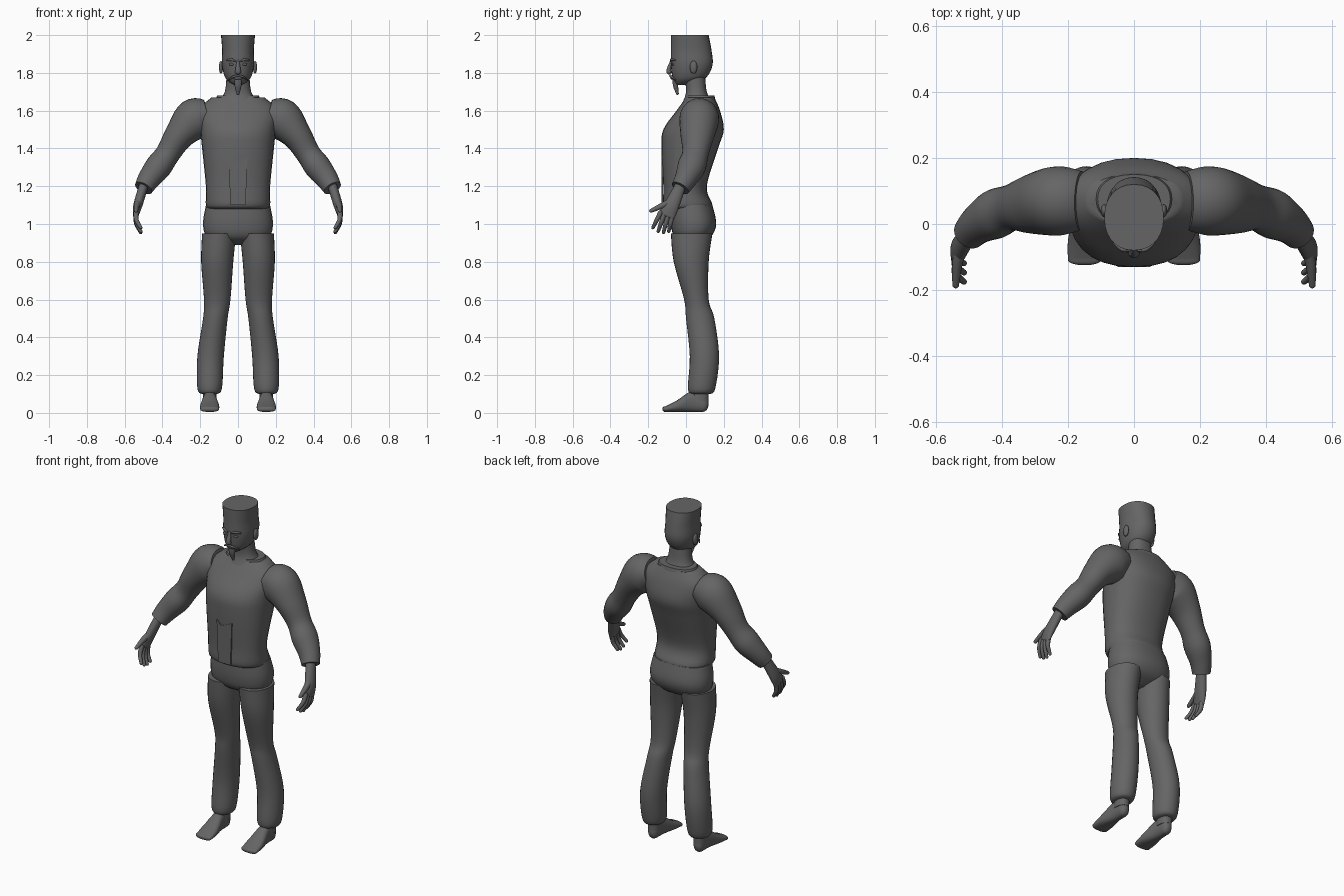
import bpy, bmesh, math
from mathutils import Vector

default_cube = bpy.data.objects.get("Cube")
if default_cube:
    bpy.data.objects.remove(default_cube, do_unlink=True)

ACROSS, DEPTH, UP = Vector((1, 0, 0)), Vector((0, 1, 0)), Vector((0, 0, 1))
grey = (.13, .13, .13, 1)
material = bpy.data.materials.new("dark grey")
material.diffuse_color = grey
material.use_nodes = True
material.node_tree.nodes["Principled BSDF"].inputs["Base Color"].default_value = grey


def finish(bm, name):
    """Turn a bmesh into a smooth-shaded object."""
    bmesh.ops.recalc_face_normals(bm, faces=bm.faces)
    mesh = bpy.data.meshes.new(name)
    bm.to_mesh(mesh)
    bm.free()
    mesh.materials.append(material)
    part = bpy.data.objects.new(name, mesh)
    bpy.context.collection.objects.link(part)
    bpy.ops.object.select_all(action='DESELECT')
    part.select_set(True)
    bpy.context.view_layer.objects.active = part
    bpy.ops.object.shade_smooth_by_angle(angle=math.radians(50))
    return part


def spline(rows, steps=5):
    """Smooth curve through rows of numbers."""
    smooth = []
    for i in range(len(rows) - 1):
        before, start = rows[max(i - 1, 0)], rows[i]
        end, after = rows[i + 1], rows[min(i + 2, len(rows) - 1)]
        for step in range(steps):
            t = step / steps
            ease = t * t * (3 - 2 * t)
            leave, arrive = t * (1 - t) ** 2 / 2, t * t * (t - 1) / 2
            smooth.append([p + (q - p) * ease + (q - o) * leave + (r - p) * arrive
                           for o, p, q, r in zip(before, start, end, after)])
    return smooth + [list(rows[-1])]


def loft(name, rows, side=DEPTH, axis=None, power=2, sides=28, rounded=True):
    """Skin oval rings (x, y, z, radius along side, other radius) along a path."""
    rows = spline(rows)
    points = [Vector(row[:3]) for row in rows]
    frames = []
    for i, row in enumerate(rows):
        along = axis or points[min(i + 1, len(points) - 1)] - points[max(i - 1, 0)]
        frames.append((points[i], along.normalized(), row[3], row[4]))
    if rounded:
        # Dome both ends with shrinking rings
        def dome(frame, sign):
            point, along, wide, thin = frame
            caps = []
            for step in range(1, 5):
                angle = math.radians(step * 20)
                shift = along * sign * min(wide, thin) * math.sin(angle)
                scale = math.cos(angle)
                caps.append((point + shift, along, wide * scale, thin * scale))
            return caps
        frames = dome(frames[0], -1)[::-1] + frames + dome(frames[-1], 1)
    bm = bmesh.new()
    rings = []
    for point, along, wide, thin in frames:
        u = (side - along * side.dot(along)).normalized()
        v = along.cross(u)
        ring = []
        for k in range(sides):
            angle = math.tau * k / sides
            c, s = [math.copysign(abs(f) ** (2 / power), f)
                    for f in (math.cos(angle), math.sin(angle))]
            ring.append(bm.verts.new(point + u * c * wide + v * s * thin))
        rings.append(ring)
    for lower, upper in zip(rings, rings[1:]):
        for k in range(sides):
            bm.faces.new((lower[k - 1], lower[k], upper[k], upper[k - 1]))
    bm.faces.new(rings[0])
    bm.faces.new(rings[-1])
    return finish(bm, name)


def upright(name, rows, centre=0, power=2.3):
    """Vertical flat-ended loft from (height, half width, front, back)."""
    return loft(name, [(centre, (front + back) / 2, height, half, (back - front) / 2)
                       for height, half, front, back in rows],
                side=ACROSS, axis=UP, power=power, rounded=False)


def ball(name, centre, size):
    bm = bmesh.new()
    bmesh.ops.create_uvsphere(bm, u_segments=16, v_segments=10, radius=1)
    bmesh.ops.scale(bm, vec=size, verts=bm.verts)
    bmesh.ops.translate(bm, vec=centre, verts=bm.verts)
    return finish(bm, name)


def mirrored(part):
    """Add the right-hand twin of a left-hand part."""
    mesh = part.data.copy()
    for vertex in mesh.vertices:
        vertex.co.x *= -1
    mesh.flip_normals()
    twin = bpy.data.objects.new(part.name.replace("left", "right"), mesh)
    bpy.context.collection.objects.link(twin)


# Shirt body, with a rolled hem
upright("shirt", [
    (1.08, .15, -.09, .11), (1.1, .17, -.12, .14), (1.2, .17, -.12, .11),
    (1.4, .19, -.13, .17), (1.5, .2, -.12, .2), (1.6, .21, -.05, .18), (1.67, .14, 0, .15)])

# Shirt front panel with a notched top
bm = bmesh.new()
outline = [(-.04, 1.1), (.04, 1.1), (.05, 1.35), (-.02, 1.32), (-.05, 1.35)]
front = bm.faces.new([bm.verts.new((x, -.13, z)) for x, z in outline])
extruded = bmesh.ops.extrude_face_region(bm, geom=[front])["geom"]
bmesh.ops.translate(bm, vec=DEPTH * .009,
                    verts=[item for item in extruded if isinstance(item, bmesh.types.BMVert)])
finish(bm, "shirt_front_panel")

# Collar around the neck
upright("collar", [(1.64, .13, -.01, .16), (1.68, .11, 0, .15)])

# Trouser hips and seat
upright("trouser_hips", [(.89, .05, 0, .06), (.93, .16, -.06, .13),
                         (1, .185, -.08, .16), (1.1, .17, -.08, .14)])

# Trouser legs, bowed and gathered at the ankle: (height, centre, half width, front, back)
leg = [(.1, .15, .04, .03, .13), (.13, .15, .065, .01, .155), (.3, .145, .07, .02, .175),
       (.5, .12, .065, 0, .15), (.6, .11, .07, -.01, .12), (.8, .11, .085, -.065, .12),
       (.95, .1, .09, -.08, .14)]
mirrored(loft("left_trouser_leg", [(centre, (front + back) / 2, height, half, (back - front) / 2)
                                   for height, centre, half, front, back in leg],
              side=ACROSS, axis=UP, rounded=False))

# Feet with low toes, and ankles
mirrored(loft("left_foot", [
    (.15, .09, .05, .03, .045), (.15, .03, .06, .035, .055), (.15, -.05, .035, .05, .03),
    (.15, -.11, .02, .05, .015)], side=ACROSS, axis=-DEPTH, power=2.4))
mirrored(upright("left_ankle", [(.06, .035, .02, .12), (.14, .035, .04, .12)], centre=.15))

# Sleeves, from shoulder to cuff
mirrored(loft("left_sleeve", [
    (.16, .07, 1.58, .09, .08), (.23, .07, 1.555, .105, .11), (.31, .06, 1.47, .09, .08),
    (.37, .05, 1.375, .07, .065), (.42, .03, 1.305, .075, .07), (.47, 0, 1.24, .06, .06),
    (.5, -.03, 1.19, .05, .05)], rounded=False))

# Palms
mirrored(loft("left_palm", [
    (.5, -.03, 1.2, .03, .025), (.53, -.075, 1.1, .04, .024), (.54, -.1, 1.05, .044, .015)]))

# Fingers, fanned from front to back and curling inward
for i, label in enumerate(["index", "middle", "ring", "little"]):
    knuckle = Vector((.54, -.135 + i * .02, 1.06 - i * .007))
    tip = Vector((.515, -.175 + i * .028, .955 + .013 * (i - 2) ** 2 / 2))
    bend = knuckle.lerp(tip, .5) + ACROSS * .01
    mirrored(loft(f"left_{label}_finger",
                  [(*joint, size, size) for joint, size in
                   ((knuckle, .013), (bend, .012), (tip, .009))], sides=12))
mirrored(loft("left_thumb", [
    (.52, -.06, 1.13, .018, .018), (.535, -.12, 1.1, .016, .016), (.54, -.185, 1.07, .01, .01)],
    side=UP, sides=12))

# Neck and flat-topped head
upright("neck", [(1.64, .11, -.02, .14), (1.7, .07, 0, .11), (1.8, .06, -.01, .1)])
upright("head", [
    (1.735, .02, -.05, 0), (1.77, .065, -.07, .1), (1.84, .085, -.08, .14),
    (1.92, .084, -.08, .135), (2, .09, -.08, .12)], power=2.2)

# Ears
mirrored(ball("left_ear", (.09, .04, 1.83), (.011, .02, .034)))

# Brows and eyes
mirrored(loft("left_brow", [(.015, -.08, 1.862, .004, .004), (.035, -.077, 1.87, .007, .007),
                            (.06, -.058, 1.866, .004, .004)], sides=10))
mirrored(ball("left_eye", (.034, -.07, 1.845), (.015, .01, .007)))

# Nose and mouth
loft("nose", [(0, -.077, 1.865, .006, .006), (0, -.09, 1.82, .012, .014),
              (0, -.09, 1.805, .013, .017)], sides=14)
ball("lips", (0, -.07, 1.772), (.025, .012, .008))

# Moustache and long chin beard
mirrored(loft("left_moustache", [(0, -.083, 1.785, .006, .006), (.025, -.078, 1.78, .006, .006),
                                 (.05, -.057, 1.763, .003, .003)], sides=10))
loft("chin_beard", [(0, -.06, 1.765, .012, .02), (0, -.055, 1.73, .013, .018),
                    (0, -.045, 1.69, .007, .008)], sides=14)
